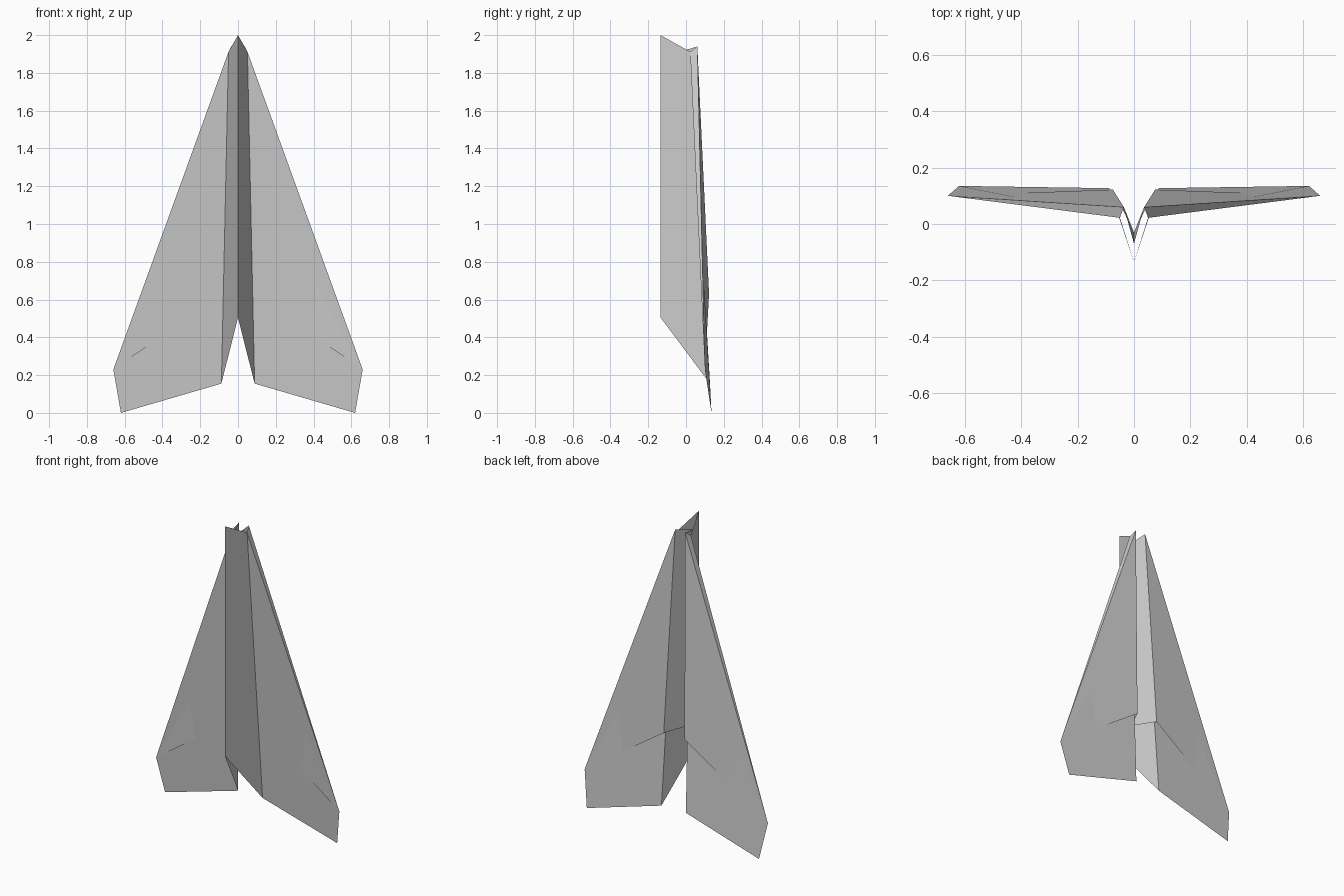
import bpy

if "Cube" in bpy.data.objects:
    bpy.data.objects.remove(bpy.data.objects["Cube"])

# Shared corner points of the right half (folded sheet, mirrored across x = 0)
KEEL_TOP = (0, -0.135, 2.0)
KEEL_BOTTOM = (0, -0.135, 0.505)
FOLD_TOP = (0.05, 0.022, 1.912)
FOLD_BOTTOM = (0.088, 0.127, 0.155)
TIP = (0.66, 0.10, 0.23)
TRAIL = (0.62, 0.135, 0.0)
FLAP_TOP = (0.036, 0.06, 1.94)
FLAP_BOTTOM = (0.075, 0.122, 0.63)
FLAP_KEEL_TOP = (0, -0.07, 1.90)
FLAP_KEEL_BOTTOM = (0, -0.03, 0.64)


def folded_sheet(name, panels):
    """Flat panels sharing corners, mirrored to the left side."""
    points = list(dict.fromkeys(p for panel in panels for p in panel))
    mesh = bpy.data.meshes.new(name)
    mesh.from_pydata(points, [], [[points.index(p) for p in panel] for panel in panels])
    obj = bpy.data.objects.new(name, mesh)
    bpy.context.collection.objects.link(obj)
    mirror = obj.modifiers.new("mirror", "MIRROR")
    mirror.use_axis = (True, False, False)
    mirror.use_clip = True
    return obj


# Outer layer: keel side and wing underside
folded_sheet("outer_sheet", [
    (KEEL_TOP, KEEL_BOTTOM, FOLD_BOTTOM, FOLD_TOP),
    (FOLD_TOP, FOLD_BOTTOM, TRAIL, TIP),
])

# Inner layer: keel lining, wing flap, and the folded leading edge
folded_sheet("inner_flap", [
    (FLAP_KEEL_BOTTOM, FLAP_KEEL_TOP, FLAP_TOP, FLAP_BOTTOM),
    (FLAP_BOTTOM, FLAP_TOP, TIP),
    (FLAP_TOP, FOLD_TOP, TIP),
])
